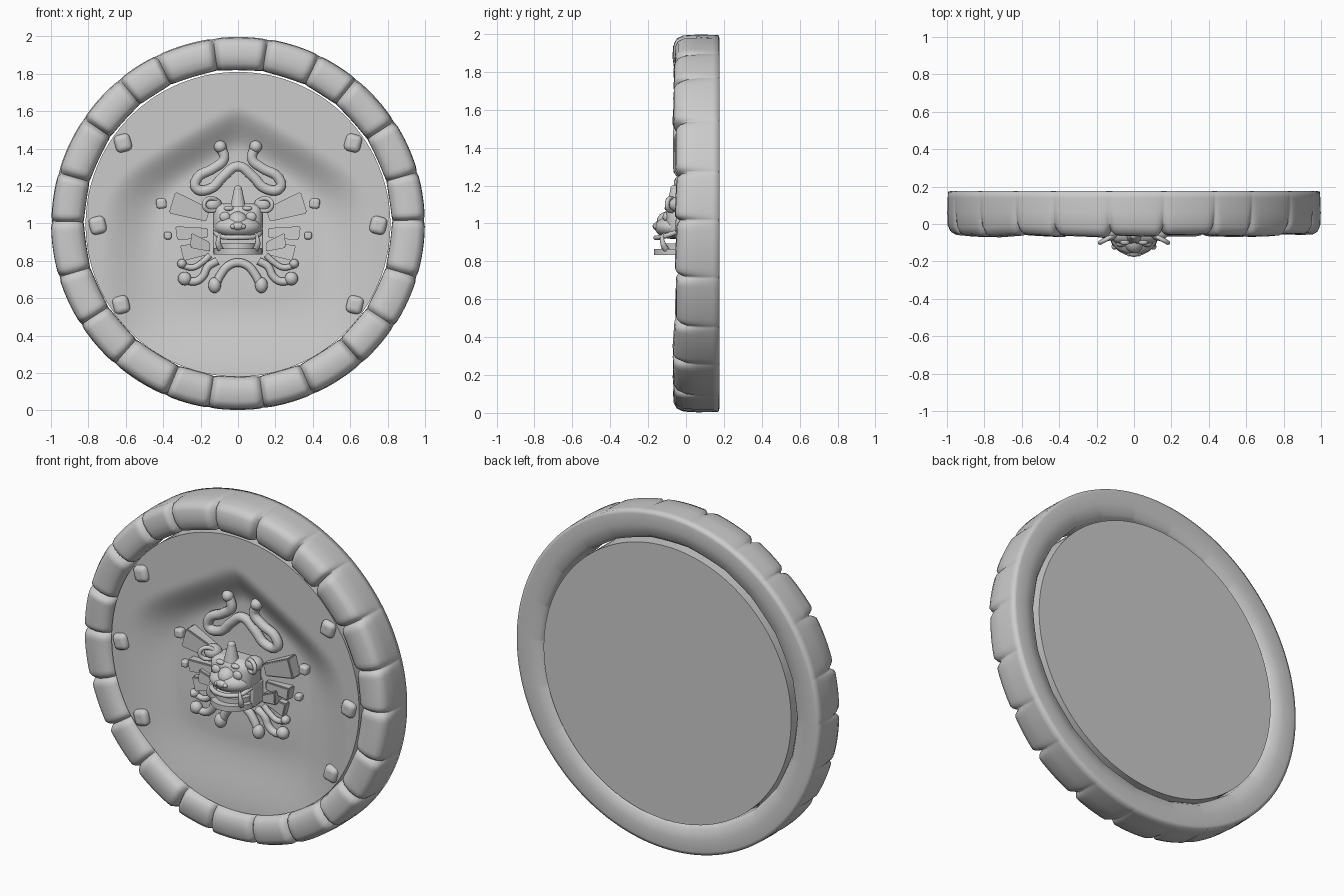
import bpy, bmesh, math, random

if "Cube" in bpy.data.objects:
    bpy.data.objects.remove(bpy.data.objects["Cube"])
random.seed(4)
C = bpy.context


def finish(ob, angle=40):
    bpy.ops.object.select_all(action='DESELECT')
    ob.select_set(True)
    C.view_layer.objects.active = ob
    bpy.ops.object.shade_smooth_by_angle(angle=math.radians(angle))
    return ob


def mesh_object(name, bm, angle=40):
    bmesh.ops.recalc_face_normals(bm, faces=bm.faces[:])
    me = bpy.data.meshes.new(name)
    bm.to_mesh(me)
    bm.free()
    ob = bpy.data.objects.new(name, me)
    C.collection.objects.link(ob)
    return finish(ob, angle)


def smoothstep(a, b, t):
    t = min(1, max(0, (t - a) / (b - a)))
    return t * t * (3 - 2 * t)


def bridge(bm, A, B):
    n = len(A)
    for i in range(n):
        bm.faces.new((A[i], A[(i + 1) % n], B[(i + 1) % n], B[i]))


def ball(name, loc, size):
    bpy.ops.mesh.primitive_uv_sphere_add(segments=20, ring_count=12, location=loc)
    C.object.name, C.object.scale = name, size
    return finish(C.object)


def block(name, loc, size, bevel, rot=0):
    bpy.ops.mesh.primitive_cube_add(size=1, location=loc, rotation=(0, rot, 0))
    ob = C.object
    ob.name, ob.scale = name, size
    bpy.ops.object.transform_apply(location=False, rotation=False, scale=True)
    m = ob.modifiers.new("bevel", 'BEVEL')
    m.width, m.segments = bevel, 4
    return finish(ob)


def tube(name, pts, radius, radii=None, cyclic=False):
    cu = bpy.data.curves.new(name, 'CURVE')
    cu.dimensions, cu.bevel_depth, cu.bevel_resolution = '3D', radius, 3
    cu.use_fill_caps, cu.resolution_u = True, 6
    sp = cu.splines.new('BEZIER')
    sp.bezier_points.add(len(pts) - 1)
    for i, (bp, p) in enumerate(zip(sp.bezier_points, pts)):
        bp.co = p
        bp.handle_left_type = bp.handle_right_type = 'AUTO'
        bp.radius = radii[i] if radii else 1
    sp.use_cyclic_u = cyclic
    ob = bpy.data.objects.new(name, cu)
    C.collection.objects.link(ob)
    return ob


def plate(name, pts, y0, ys):
    # flat polygon with its own front depth at every corner
    bm = bmesh.new()
    A = [bm.verts.new((x, y0, z)) for x, z in pts]
    B = [bm.verts.new((x, y, z)) for (x, z), y in zip(pts, ys)]
    bridge(bm, A, B)
    bm.faces.new(A)
    bm.faces.new(B)
    bmesh.ops.bevel(bm, geom=bm.edges[:], offset=0.006, segments=2, affect='EDGES')
    return mesh_object(name, bm)


# Ring of carved stones: one profile swept round, pinched at every joint
STONES, STEPS = 22, 14
profile = [(.83, .14, 0), (.85, .165, 0), (.91, .174, 0), (.975, .177, 0), (.994, .172, .05), (.996, .14, .12),
           (.998, .06, .3), (.995, -.01, .7), (.98, -.043, 1), (.955, -.056, 1), (.90, -.06, 1),
           (.86, -.053, 1), (.835, -.035, 1), (.825, -.005, .7), (.824, .08, .2)]
lift = [random.uniform(-.010, .008) for _ in range(STONES)]
tilt = [random.uniform(-.016, .016) for _ in range(STONES)]
jit = [random.uniform(-1.8, 1.8) for _ in range(STONES)]
bm = bmesh.new()
rings = []
for k in range(STONES):
    a0 = 82 + k * 360 / STONES + jit[k]
    a1 = 82 + (k + 1) * 360 / STONES + (jit[(k + 1) % STONES])
    for j in range(STEPS):
        u = j / STEPS
        u -= .11 * math.sin(2 * math.pi * u)
        ang = math.radians(a0 + (a1 - a0) * u)
        groove = max(0, 1 - min(u, 1 - u) / .13) ** 2
        loop = []
        for r, y, w in profile:
            e = w * (1 - groove)
            rr = r - .020 * groove * w * (1 if r > .9 else -.5)
            if r > .9:
                rr = min(1, rr + lift[k] * .6 * e)
            else:
                rr *= 1 - .006 * (1 - (2 * u - 1) ** 2)
            yy = y + w * groove * .026 + (lift[k] + tilt[k] * (u - .5)) * (e if y < 0 else 0)
            loop.append(bm.verts.new((rr * math.cos(ang), yy, 1 + rr * math.sin(ang))))
        rings.append(loop)
for i in range(len(rings)):
    bridge(bm, rings[i], rings[(i + 1) % len(rings)])
mesh_object("stone_ring", bm, 80)


# Disc: its front sinks under a pointed arch and rises gently to the bottom
def surface(x, z):
    x = abs(x)
    d = math.log(sum(math.exp(14 * v) for v in (
        .50 * math.hypot(x, .03) + .866 * (z - 1.53), .75 * (x - .60), .5 * (.36 - z)))) / 14
    floor = .035 + .035 * smoothstep(.6, 1.35, z)
    return floor - (floor + .025) * smoothstep(-.11, .10, d)


bm = bmesh.new()
N, M, R, ZC = 112, 44, .815, .995
circles = []
for i in range(1, M + 1):
    r = R * i / M
    circles.append([])
    for j in range(N):
        t = 2 * math.pi * j / N
        x, z = r * math.cos(t), ZC + r * math.sin(t)
        circles[-1].append(bm.verts.new((x, surface(x, z), z)))
bm.faces.new(circles[0])
for A, B in zip(circles, circles[1:]):
    bridge(bm, A, B)
back = [bm.verts.new((v.co.x, .175, v.co.z)) for v in circles[-1]]
bridge(bm, circles[-1], back)
bm.faces.new(back)
mesh_object("disc", bm, 50)

# Scroll ornament above the head
half = [(.088, 1.40), (.075, 1.345), (.13, 1.295), (.215, 1.245), (.225, 1.19), (.15, 1.185), (.075, 1.255)]
path = [(-x, z) for x, z in half] + [(0, 1.305)] + [(x, z) for x, z in half[::-1]]
tube("upper_scroll", [(x, .045, z) for x, z in path], .028)
# Arch below the head
tube("lower_arch", [(x, .02, z) for x, z in
     [(-.12, .67), (-.09, .73), (-.05, .775), (0, .79), (.05, .775), (.09, .73), (.12, .67)]], .024)

for s in (-1, 1):
    ball("upper_scroll_tip", (s * .095, .04, 1.41), (.033, .033, .033))
    ball("lower_arch_tip", (s * .125, .015, .67), (.034, .033, .042))
    # Side scrolls
    tube("lower_scroll", [(s * x, .02, z) for x, z in
         [(.11, .80), (.16, .77), (.19, .715), (.23, .69), (.29, .70)]], .022)
    ball("lower_scroll_tip", (s * .285, .015, .705), (.036, .033, .036))
    tube("outer_scroll", [(s * x, .025, z) for x, z in
         [(.15, .83), (.195, .79), (.24, .765), (.30, .775)]], .017)
    ball("outer_scroll_tip", (s * .30, .02, .785), (.025, .028, .025))
    # Feathers, highest at the outer end
    for pts, y in (([(.15, 1.08), (.335, 1.17), (.37, 1.055), (.17, 1.01)], -.01),
                   ([(.16, .975), (.335, .985), (.325, .91), (.16, .925)], 0),
                   ([(.15, .90), (.25, .95), (.255, .87), (.15, .85)], -.015),
                   ([(.15, .89), (.31, .885), (.29, .80), (.15, .835)], .005)):
        plate("feather", [(s * x, z) for x, z in pts], .075, (y + .025, y, y, y + .025))
    # Studs
    for x, z in ((.615, 1.43), (.75, .99), (.625, .565)):
        block("rim_stud", (s * x, surface(x, z), z), (.088, .06, .095), .028, s * .25)
    block("side_stud", (s * .41, .04, 1.107), (.055, .05, .055), .016, s * .1)
    block("small_stud", (s * .375, .04, .935), (.04, .045, .04), .012)

# Beast head: broad skull and muzzle over an open mouth
block("skull", (0, -.02, 1.015), (.265, .17, .185), .055)
block("mouth_back", (0, .02, .91), (.25, .09, .15), .02)
ball("muzzle", (0, -.07, .98), (.125, .095, .062))
ball("snout_bridge", (0, -.09, 1.01), (.055, .065, .055))
ball("nose", (0, -.15, .985), (.036, .026, .022))
for name, z, w, d, h in (("lower_jaw", .85, .13, .15, .032), ("lower_teeth", .88, .105, .11, .03)):
    bpy.ops.mesh.primitive_cylinder_add(vertices=40, radius=1, depth=1, location=(0, -.02, z))
    C.object.name, C.object.scale = name, (w, d, h)
    finish(C.object)
tube("upper_lip", [(-.122, -.05, .955), (-.10, -.11, .933), (-.05, -.148, .925), (0, -.16, .925),
                   (.05, -.148, .925), (.10, -.11, .933), (.122, -.05, .955)], .013)
bpy.ops.mesh.primitive_cone_add(vertices=20, radius1=.042, radius2=.02, depth=.10, location=(0, -.06, 1.14))
C.object.name = "horn"
finish(C.object)
ball("horn_tip", (0, -.06, 1.185), (.022, .022, .018))
for s in (-1, 1):
    ball("eye", (s * .07, -.105, 1.035), (.028, .018, .026))
    ball("brow", (s * .05, -.095, 1.08), (.026, .018, .014))
    ball("nostril", (s * .026, -.155, .983), (.016, .018, .014))
    block("mouth_side", (s * .122, 0, .905), (.022, .10, .13), .008)
    # Ears: cup with a raised rim
    ball("ear", (s * .135, -.04, 1.10), (.05, .05, .042))
    tube("ear_rim", [(s * (.145 + .037 * math.cos(t)), -.08 - .02 * math.cos(t), 1.10 + .034 * math.sin(t))
                     for t in [i * math.pi / 4 for i in range(8)]], .012, cyclic=True)
    # Fangs
    tube("fang", [(s * .09, -.10, .855), (s * .105, -.12, .89), (s * .10, -.125, .93), (s * .09, -.11, .955)],
         .016, [1, .95, .6, .15])
